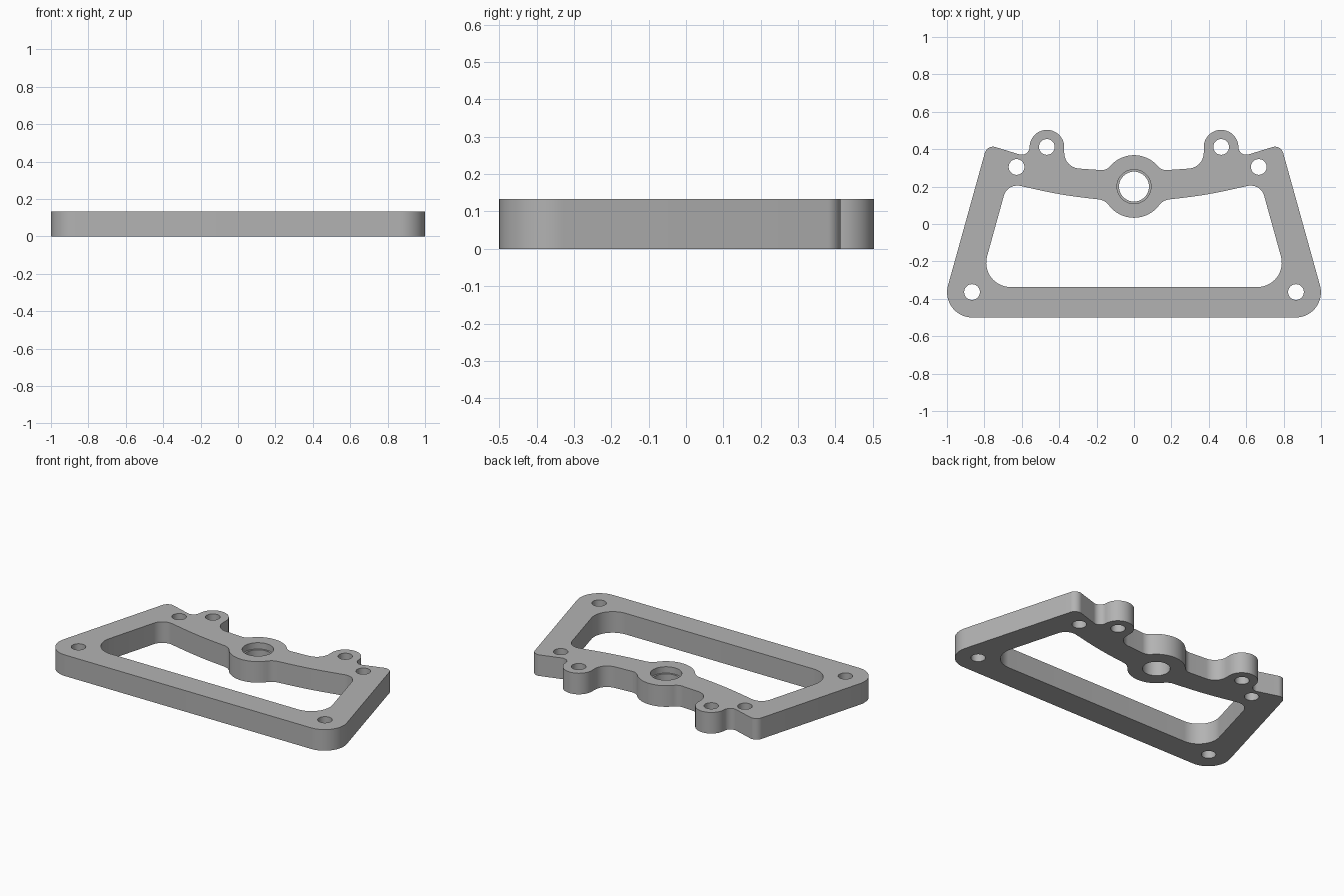
import bpy
import bmesh
import math
from mathutils import Vector

cube = bpy.data.objects.get("Cube")
if cube:
    bpy.data.objects.remove(cube)

HEIGHT = 0.134
LEDGE = 0.094


def mirrored(half):
    """Close a left half of (x, y, radius) corners across x = 0."""
    return half + [(-x, y, r) for x, y, r in reversed(half) if x != 0]


def rounded(corners):
    """Turn (x, y, radius) corners into a polygon with round fillets."""
    pts = []
    for i, (x, y, r) in enumerate(corners):
        p = Vector((x, y))
        a = (Vector(corners[i - 1][:2]) - p).normalized()
        b = (Vector(corners[(i + 1) % len(corners)][:2]) - p).normalized()
        half = a.angle(b) / 2
        centre = p + (a + b).normalized() * r / math.sin(half)
        start = p + a * r / math.tan(half) - centre
        end = p + b * r / math.tan(half) - centre
        sweep = math.atan2(start.cross(end), start.dot(end))
        n = max(5, math.ceil(abs(sweep) / math.radians(6)))
        for k in range(n + 1):
            t = sweep * k / n
            c, s = math.cos(t), math.sin(t)
            pts.append(centre + Vector((start.x * c - start.y * s,
                                        start.x * s + start.y * c)))
    return pts


def circle(x, y, r, n=48):
    return [Vector((x + r * math.cos(math.tau * i / n),
                    y + r * math.sin(math.tau * i / n))) for i in range(n)]


# Outer edge: foot corner, shoulder, valley, ear, ear root, boss
outer = rounded(mirrored([
    (-1.042, -0.5, 0.135),
    (-0.785, 0.425, 0.045),
    (-0.558, 0.355, 0.043),
    (-0.558, 0.503, 0.092),
    (-0.373, 0.503, 0.092),
    (-0.373, 0.302, 0.085),
    (-0.147, 0.286, 0.06),
    (0, 0.462, 0.168),
]))

# Window edge: bottom corner, top corner, sagging rib, underside of boss
window = rounded(mirrored([
    (-0.831, -0.337, 0.13),
    (-0.677, 0.219, 0.075),
    (-0.38, 0.153, 2.4),
    (-0.156, 0.128, 0.08),
    (0, -0.072, 0.168),
]))

# Each wall is a stack of rings from bottom to top
walls = [[(loop, 0), (loop, HEIGHT)] for loop in (outer, window)]
for x, y in ((-0.866, -0.364), (0.866, -0.364), (-0.628, 0.305),
             (0.667, 0.305), (-0.466, 0.412), (0.466, 0.412)):
    hole = circle(x, y, 0.042)
    walls.append([(hole, 0), (hole, HEIGHT)])
bore, seat = circle(0, 0.2, 0.08, 64), circle(0, 0.2, 0.091, 64)
walls.append([(bore, 0), (bore, LEDGE), (seat, LEDGE), (seat, HEIGHT)])

bm = bmesh.new()
caps = {0: [], HEIGHT: []}
for wall in walls:
    rings = [[bm.verts.new((p.x, p.y, z)) for p in loop] for loop, z in wall]
    for low, high in zip(rings, rings[1:]):
        for i in range(len(low)):
            bm.faces.new((low[i - 1], low[i], high[i], high[i - 1]))
    for ring, z in ((rings[0], 0), (rings[-1], HEIGHT)):
        caps[z] += [bm.edges.get((ring[i - 1], ring[i])) for i in range(len(ring))]

# Flat bottom and top with the openings left free
for z, edges in caps.items():
    bmesh.ops.triangle_fill(bm, edges=edges, use_beauty=True,
                            use_dissolve=False, normal=(0, 0, 1))
bmesh.ops.recalc_face_normals(bm, faces=bm.faces[:])

mesh = bpy.data.meshes.new("mounting_plate")
bm.to_mesh(mesh)
bm.free()
plate = bpy.data.objects.new("mounting_plate", mesh)
bpy.context.collection.objects.link(plate)

# Plain grey
grey = bpy.data.materials.new("plain_grey")
grey.use_nodes = True
colour = (0.45, 0.45, 0.45, 1)
grey.diffuse_color = colour
for node in grey.node_tree.nodes:
    if node.type == 'BSDF_PRINCIPLED':
        node.inputs["Base Color"].default_value = colour
mesh.materials.append(grey)

bpy.ops.object.select_all(action='DESELECT')
plate.select_set(True)
bpy.context.view_layer.objects.active = plate
bpy.ops.object.shade_smooth_by_angle(angle=math.radians(30))
